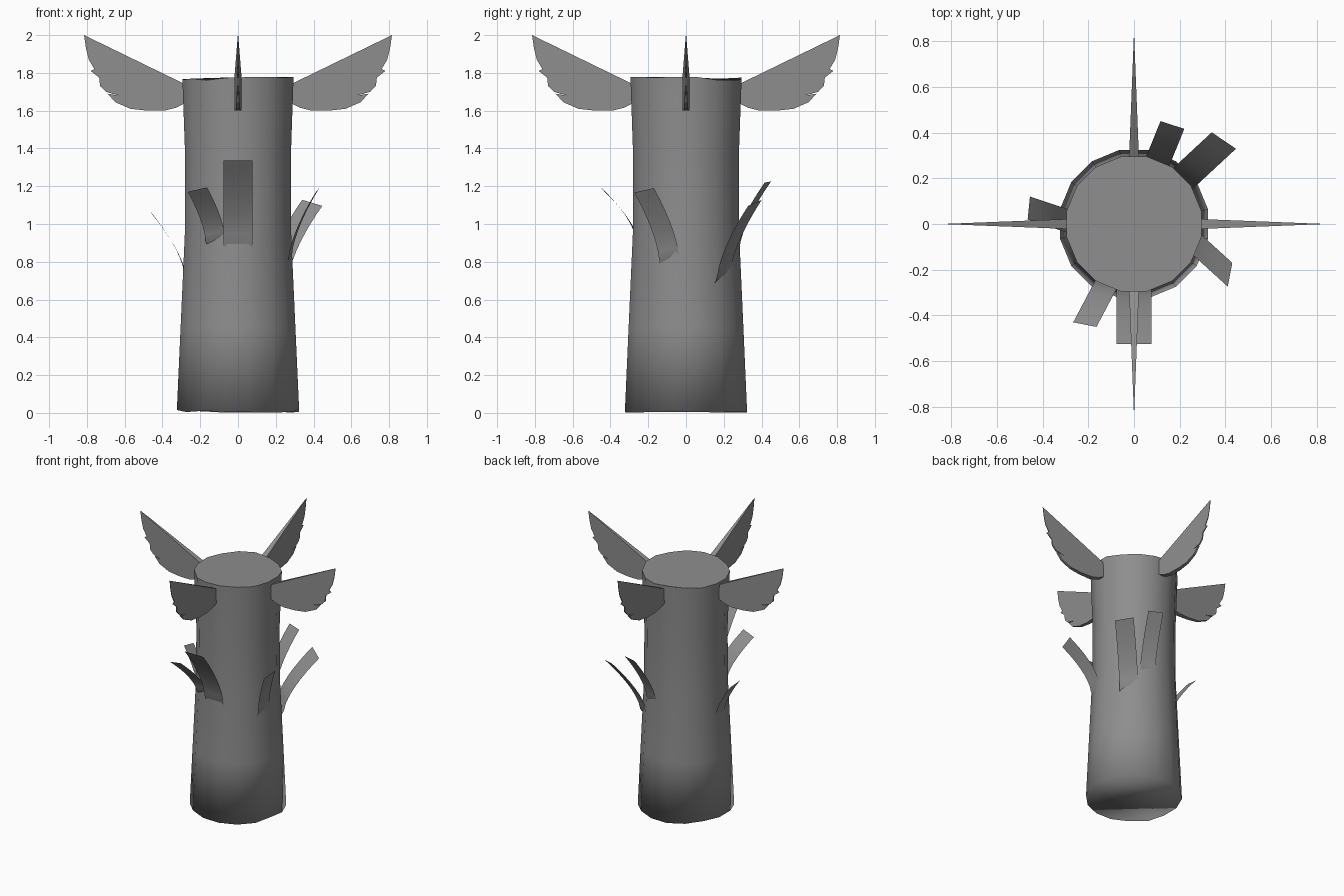
import bpy, bmesh, math, random
from mathutils import Vector

random.seed(4)
if "Cube" in bpy.data.objects:
    bpy.data.objects.remove(bpy.data.objects["Cube"], do_unlink=True)

grey = bpy.data.materials.new("plain_grey")
grey.use_nodes = True
tone = (0.27, 0.27, 0.27, 1)
grey.diffuse_color = tone
grey.node_tree.nodes["Principled BSDF"].inputs["Base Color"].default_value = tone


def add_object(name, bm):
    bm.normal_update()
    mesh = bpy.data.meshes.new(name)
    bm.to_mesh(mesh)
    bm.free()
    mesh.materials.append(grey)
    obj = bpy.data.objects.new(name, mesh)
    bpy.context.collection.objects.link(obj)
    return obj


# Trunk: slightly uneven tapered column with a sharp upper rim
def trunk():
    bm = bmesh.new()
    sides = 16
    profile = [(0.33, 0.01), (0.31, 0.45), (0.287, 0.95), (0.285, 1.35), (0.3, 1.77)]
    rings = []
    for i, (r, z) in enumerate(profile):
        wobble = 0.01 if i in (0, len(profile) - 1) else 0
        ring = []
        for k in range(sides):
            a = math.tau * (k + 0.5) / sides
            dz = random.uniform(-wobble, wobble)
            ring.append(bm.verts.new((r * math.cos(a), r * math.sin(a), z + dz)))
        rings.append(ring)
    for low, high in zip(rings, rings[1:]):
        for k in range(sides):
            n = (k + 1) % sides
            bm.faces.new((low[k], low[n], high[n], high[k]))
    bm.faces.new(rings[0][::-1])
    cap = bm.faces.new(rings[-1])
    for f in bm.faces:
        f.smooth = True
    for e in cap.edges:
        e.smooth = False
    add_object("trunk", bm)


# Wing: feathered outline (distance out, height), thick at the root, thin at the tip
wing_outline = [
    (0.28, 1.74), (0.28, 1.64), (0.33, 1.615), (0.39, 1.6), (0.48, 1.6),
    (0.57, 1.61), (0.65, 1.645), (0.69, 1.69), (0.63, 1.68), (0.70, 1.70),
    (0.73, 1.73), (0.735, 1.775), (0.78, 1.81), (0.76, 1.82), (0.79, 1.87),
    (0.805, 1.93), (0.815, 2.0),
]


def wing(name, angle):
    bm = bmesh.new()
    out = Vector((math.cos(angle), math.sin(angle), 0))
    across = Vector((-out.y, out.x, 0))
    sheets = []
    for side in (-1, 1):
        sheet = []
        for r, z in wing_outline:
            half = 0.001 + 0.021 * (0.815 - r) / 0.535
            sheet.append(bm.verts.new(out * r + across * side * half + Vector((0, 0, z))))
        sheets.append(sheet)
    a, b = sheets
    bm.faces.new(a)
    bm.faces.new(b[::-1])
    for k in range(len(a)):
        n = (k + 1) % len(a)
        bm.faces.new((a[n], a[k], b[k], b[n]))
    bmesh.ops.recalc_face_normals(bm, faces=bm.faces)
    add_object(name, bm)


# Bark strip: thin sheet that rises from the trunk and curls outward
def strip(name, base, tip, half):
    bm = bmesh.new()
    base, tip, half = Vector(base), Vector(tip), Vector(half)
    steps = 8
    rows = []
    for i in range(-1, steps + 1):
        u = i / steps
        out = max(u, 0) ** 1.5
        p = base.lerp(tip, out)
        p.z = base.z + (tip.z - base.z) * u
        if i < 0:
            p.xy *= 0.9
        rows.append([bm.verts.new(p - half), bm.verts.new(p + half)])
    for low, high in zip(rows, rows[1:]):
        f = bm.faces.new((low[0], low[1], high[1], high[0]))
        f.smooth = True
    add_object(name, bm)


trunk()
for label, turn in (("left", 0), ("back", 1), ("right", 2), ("front", 3)):
    wing(label + "_wing", turn * math.pi / 2)

strip("front_strip", (0, -0.283, 0.89), (0, -0.525, 1.335), (0.077, 0, 0))
strip("front_right_strip", (-0.12, -0.26, 0.92), (-0.215, -0.44, 1.182), (0.051, -0.01, 0.012))
strip("right_strip", (-0.28, 0.01, 0.73), (-0.46, 0.07, 1.06), (-0.005, -0.05, 0.008))
strip("left_strip", (0.275, -0.09, 0.82), (0.42, -0.222, 1.178), (0.01, 0.052, 0.012))
strip("back_left_strip", (0.215, 0.2, 0.73), (0.393, 0.365, 1.112), (-0.053, 0.036, 0.016))
strip("back_strip", (0.1, 0.265, 0.86), (0.168, 0.433, 1.222), (-0.052, 0.017, 0.003))
